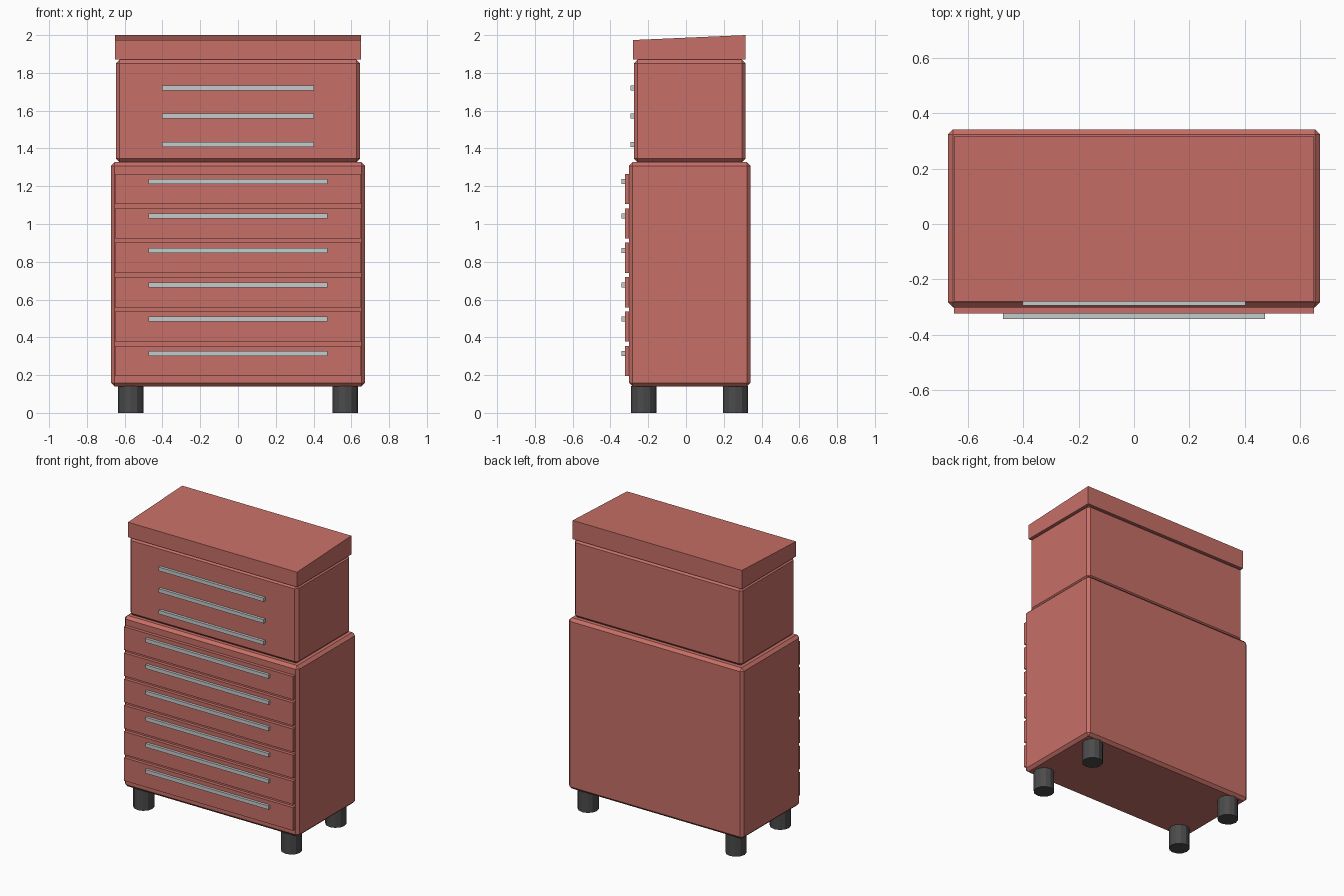
import bpy, bmesh

if "Cube" in bpy.data.objects:
    bpy.data.objects.remove(bpy.data.objects["Cube"])

def material(name, rgb):
    m = bpy.data.materials.new(name)
    m.diffuse_color = (*rgb, 1)
    m.use_nodes = True
    m.node_tree.nodes["Principled BSDF"].inputs["Base Color"].default_value = m.diffuse_color
    return m

RED = material("red paint", (0.57, 0.16, 0.135))
STEEL = material("light steel", (0.56, 0.60, 0.60))
RUBBER = material("dark rubber", (0.07, 0.07, 0.07))

def finish(bm, name, mat):
    bmesh.ops.recalc_face_normals(bm, faces=bm.faces)
    me = bpy.data.meshes.new(name)
    bm.to_mesh(me)
    bm.free()
    me.materials.append(mat)
    ob = bpy.data.objects.new(name, me)
    bpy.context.collection.objects.link(ob)
    return ob

def box(name, mat, half_x, y0, y1, z0, z1, chamfer=0, front_drop=0):
    bm = bmesh.new()
    bmesh.ops.create_cube(bm, size=1)
    for v in bm.verts:
        x, y, z = v.co
        v.co = (2 * half_x * x, y0 + (y1 - y0) * (y + 0.5), z0 + (z1 - z0) * (z + 0.5))
        if y < 0 and z > 0:
            v.co.z -= front_drop
    if chamfer:
        bmesh.ops.bevel(bm, geom=bm.edges[:], offset=chamfer, segments=1, affect='EDGES')
    return finish(bm, name, mat)

# Cabinets and sloping lid
box("lower_cabinet", RED, 0.672, -0.301, 0.342, 0.14, 1.327, chamfer=0.019)
box("upper_chest", RED, 0.647, -0.276, 0.315, 1.327, 1.87, chamfer=0.019)
box("lid", RED, 0.65, -0.28, 0.316, 1.87, 2.0, front_drop=0.026)

# Lower drawers with their handles
for i in range(6):
    z = 0.195 + 0.182 * i
    box(f"drawer_front_{i + 1}", RED, 0.65, -0.324, -0.299, z, z + 0.16)
    box(f"drawer_handle_{i + 1}", STEEL, 0.473, -0.3425, -0.323, z + 0.106, z + 0.132)

# Upper chest handles
for i in range(3):
    z = 1.421 + 0.15 * i
    box(f"chest_handle_{i + 1}", STEEL, 0.403, -0.295, -0.275, z - 0.013, z + 0.013)

# Feet
for side, x in (("left", -0.568), ("right", 0.568)):
    for end, y in (("front", -0.224), ("back", 0.262)):
        bm = bmesh.new()
        bmesh.ops.create_cone(bm, cap_ends=True, segments=12, radius1=0.067, radius2=0.067, depth=0.142)
        bmesh.ops.translate(bm, verts=bm.verts, vec=(x, y, 0.071))
        finish(bm, f"{end}_{side}_foot", RUBBER)
